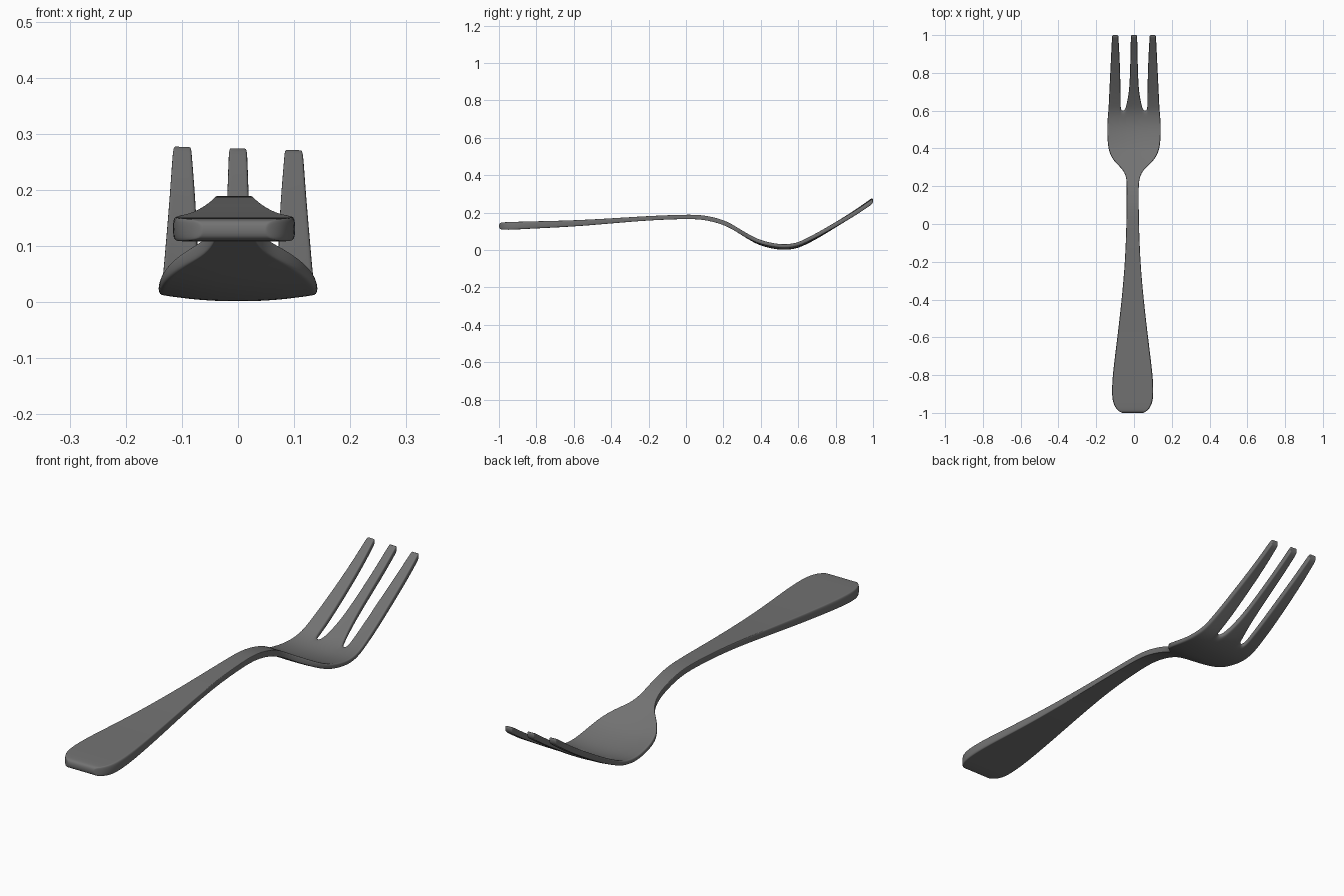
import bpy, bmesh

if "Cube" in bpy.data.objects:
    bpy.data.objects.remove(bpy.data.objects["Cube"])

steel = bpy.data.materials.new("dark steel")
steel.diffuse_color = (0.17, 0.17, 0.17, 1)
steel.use_nodes = True
steel.node_tree.nodes["Principled BSDF"].inputs["Base Color"].default_value = steel.diffuse_color

# Handle and bowl stations: y, mid height, thickness, half width
BODY = [(-1.0, .129, .030, .058), (-.985, .129, .038, .084), (-.95, .129, .042, .104),
        (-.9, .131, .041, .111), (-.8, .135, .038, .107), (-.6, .142, .033, .081),
        (-.4, .156, .027, .058), (-.2, .171, .023, .040), (0, .179, .023, .033),
        (.1, .176, .024, .032), (.2, .149, .026, .031), (.25, .123, .026, .035),
        (.29, .098, .026, .056), (.32, .079, .026, .092), (.36, .054, .024, .123),
        (.41, .029, .021, .139), (.5, .009, .019, .143), (.56, .012, .019, .140)]
# Tine stations: y, mid height, thickness, outer edge, inner edge, centre tine half width
TINES = [(.60, .022, .020, .136, .070, .049), (.63, .035, .022, .134, .070, .040),
         (.70, .072, .025, .131, .071, .026), (.80, .134, .026, .126, .073, .021),
         (.90, .196, .027, .121, .077, .019), (.985, .255, .028, .117, .082, .017),
         (1.0, .266, .027, .115, .083, .016)]


def build_fork():
    bm = bmesh.new()
    rows = [(y, z, t, w, w * .515, w * .37) for y, z, t, w in BODY] + TINES
    fractions = (0, .15, .5, .85, 1)
    grid = []
    for y, z, t, w, g, c in rows:
        shift = -.007 * min(1, max(0, (.4 - y) / .2))
        xs = [a + (b - a) * f for a, b in ((-w, -g), (-c, c), (g, w)) for f in fractions]
        dish = .012 * min(1, max(0, (y - .28) / .15)) * min(1, max(0, (.85 - y) / .2))
        tilt = -.03 * max(0, y - .8) / .2      # left tine sits a little higher
        layer = []
        for side in (1, -1):
            layer.append([bm.verts.new((x + shift, y, z + dish * (x / .14) ** 2
                                        + tilt * x + side * t / 2)) for x in xs])
        grid.append(layer)

    # Upper and lower skins, leaving the two gaps between the tines open
    top_edges = {}
    for i in range(len(rows) - 1):
        for j in range(14):
            if i >= len(BODY) and j in (4, 9):
                continue
            corners = [(i, j), (i, j + 1), (i + 1, j + 1), (i + 1, j)]
            bm.faces.new([grid[a][0][b] for a, b in corners])
            bm.faces.new([grid[a][1][b] for a, b in reversed(corners)])
            for p, q in zip(corners, corners[1:] + corners[:1]):
                if (q, p) in top_edges:
                    del top_edges[(q, p)]
                else:
                    top_edges[(p, q)] = True
    # Rim walls around the outline
    for (a, b), (c, d) in top_edges:
        bm.faces.new((grid[c][0][d], grid[a][0][b], grid[a][1][b], grid[c][1][d]))

    bmesh.ops.recalc_face_normals(bm, faces=bm.faces)
    for f in bm.faces:
        f.smooth = True
    mesh = bpy.data.meshes.new("fork")
    bm.to_mesh(mesh)
    bm.free()
    mesh.materials.append(steel)
    fork = bpy.data.objects.new("fork", mesh)
    bpy.context.collection.objects.link(fork)
    # Soft rounded rims
    sub = fork.modifiers.new("rounding", 'SUBSURF')
    sub.levels = sub.render_levels = 2


build_fork()
